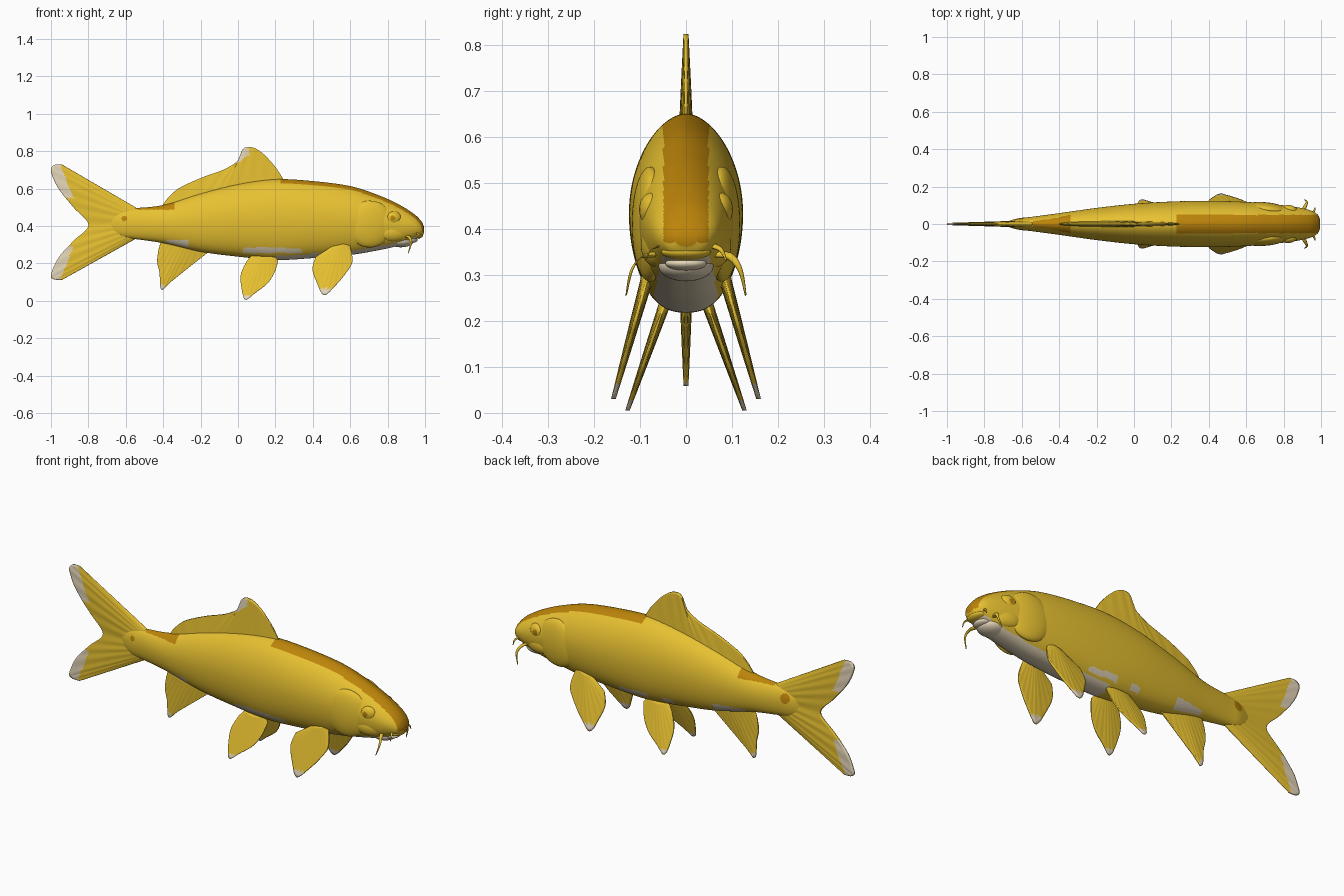
import bpy, bmesh, math
from mathutils import Vector

old = bpy.data.objects.get("Cube")
if old:
    bpy.data.objects.remove(old)


def material(name, rgb):
    m = bpy.data.materials.new(name)
    m.use_nodes = True
    m.diffuse_color = (*rgb, 1)
    m.node_tree.nodes["Principled BSDF"].inputs["Base Color"].default_value = (*rgb, 1)
    return m


MATS = [material("golden yellow", (0.8, 0.53, 0.03)),
        material("burnt orange", (0.5, 0.23, 0.003)),
        material("pale cream", (0.78, 0.67, 0.48))]
YELLOW, ORANGE, CREAM = range(3)


def spline(points, t):
    """Smooth curve through points, t from 0 to 1."""
    p = [Vector(q) for q in points]
    if len(p) == 2:
        return p[0].lerp(p[1], t)
    s = min(max(t, 0), 1) * (len(p) - 1)
    i = min(int(s), len(p) - 2)
    f = s - i
    a, b, c, d = p[max(i - 1, 0)], p[i], p[i + 1], p[min(i + 2, len(p) - 1)]
    return b + (c - a) * (f / 2) + (a * 2 - b * 5 + c * 4 - d) * (f * f / 2) \
        + (b * 3 - a - c * 3 + d) * (f ** 3 / 2)


def finish(bm, name, rule):
    bmesh.ops.recalc_face_normals(bm, faces=bm.faces)
    for f in bm.faces:
        f.smooth = True
        f.material_index = rule(f.calc_center_median(), f.normal)
    mesh = bpy.data.meshes.new(name)
    bm.to_mesh(mesh)
    bm.free()
    for m in MATS:
        mesh.materials.append(m)
    ob = bpy.data.objects.new(name, mesh)
    bpy.context.collection.objects.link(ob)
    return ob


def loft(name, rings, rule):
    """Skin closed rings; ends are closed with strips of quads."""
    bm = bmesh.new()
    rows = [[bm.verts.new(p) for p in ring] for ring in rings]
    n = len(rows[0])
    for a, b in zip(rows, rows[1:]):
        for i in range(n):
            j = (i + 1) % n
            bm.faces.new((a[i], a[j], b[j], b[i]))
    for r in (rows[0], rows[-1]):
        for i in range(n // 2 - 1):
            bm.faces.new((r[i], r[i + 1], r[n - 2 - i], r[n - 1 - i]))
    return finish(bm, name, rule)


def plain(colour):
    return lambda c, n: colour


def root_spot(c):
    """Spot at the tail root, larger on the left flank."""
    return math.hypot(c.x + 0.608, c.z - 0.44) < (0.026 if c.y > 0 else 0.014)


# Body stations: x, bottom, top, half width
STATIONS = [(-0.69, 0.37, 0.46, 0.01), (-0.62, 0.34, 0.485, 0.03),
            (-0.55, 0.33, 0.495, 0.038),
            (-0.4, 0.308, 0.512, 0.058), (-0.2, 0.262, 0.575, 0.086),
            (0, 0.236, 0.625, 0.108), (0.2, 0.218, 0.65, 0.12),
            (0.4, 0.228, 0.64, 0.124), (0.6, 0.245, 0.613, 0.118),
            (0.75, 0.27, 0.565, 0.105), (0.86, 0.295, 0.515, 0.092),
            (0.94, 0.325, 0.465, 0.074), (0.98, 0.342, 0.425, 0.052),
            (0.995, 0.362, 0.395, 0.025)]


def body_ring(t, n=128):
    x, lo, hi, w = spline(STATIONS, t)
    ring = []
    for i in range(n):
        a = math.tau * (i + 0.5) / n
        c, s = math.cos(a), math.sin(a)
        power = 0.8 if c < 0 else 1.12      # full belly, narrower back
        y = w * math.copysign(abs(s) ** power, s)
        ring.append((x, y, (lo + hi) / 2 + c * (hi - lo) / 2))
    return ring


def body_colour(c, n):
    x, y, z = c
    if x > 0.23 and abs(y) < 0.049 and z > 0.36 and n.z > -0.2:
        return ORANGE                     # band over head and back
    if -0.54 < x < -0.34 and z > 0.487 and n.z > 0:
        return ORANGE                     # saddle before the tail
    if root_spot(c):
        return ORANGE
    if 0.2 < x < 0.96 and n.z < -0.72:
        return CREAM                      # throat and breast
    if 0.02 < x < 0.34 and 0.255 < z < 0.288 - abs(x - 0.13) * 0.05 \
            and not (y > 0 and 0.09 < x < 0.17):
        return CREAM                      # belly patches, broken on the left
    if -0.38 < x < (-0.2 if y > 0 else -0.26) and -0.85 < n.z < -0.35 and z < 0.325:
        return CREAM                      # patches above the anal fin
    return YELLOW


loft("body", [body_ring(i / 180) for i in range(181)], body_colour)


def fin(name, root, edge, thick, rule, place=lambda z: 0, nu=56, nv=20):
    """Lens-shaped fin fanned from a root line to an outer edge, with rays."""
    rings = []
    for k in range(nv + 1):
        v = k / nv
        front, back = [], []
        for i in range(nu + 1):
            u = i / nu
            x, z = spline(root, u).lerp(spline(edge, u), v)
            t = thick * (1 - 0.75 * v) * math.sin(math.pi * u) ** 0.5
            t = t * (1 + 0.15 * v * math.cos(u * 70)) + 0.0015
            y = place(z)
            front.append((x, y - t, z))
            back.append((x, y + t, z))
        rings.append(front + back[::-1])
    return loft(name, rings, rule)


def tail_colour(c, n):
    lobe = abs(c.z - 0.42)
    if lobe > 0.13 and c.x < -0.94 + (0.28 - lobe) * 0.4:
        return CREAM                      # frayed band on the trailing edge
    return ORANGE if root_spot(c) else YELLOW


# Tail fin, forked
fin("tail_fin", [(-0.54, 0.495), (-0.54, 0.335)],
    [(-0.94, 0.728), (-0.985, 0.725), (-1.0, 0.69), (-0.96, 0.6), (-0.88, 0.5),
     (-0.8, 0.405), (-0.88, 0.32), (-0.96, 0.23), (-1.0, 0.14),
     (-0.985, 0.115), (-0.94, 0.112)], 0.02, tail_colour, nu=110, nv=40)

# Dorsal fin
fin("dorsal_fin", [(0.24, 0.63), (0, 0.605), (-0.2, 0.56), (-0.4, 0.5)],
    [(0.245, 0.645), (0.2, 0.715), (0.13, 0.79), (0.07, 0.822), (0.025, 0.81),
     (0.0, 0.75), (-0.08, 0.7), (-0.19, 0.66), (-0.31, 0.605), (-0.37, 0.555),
     (-0.4, 0.515)], 0.015,
    lambda c, n: CREAM if c.y < 0 and c.x < 0.06 and c.z > 0.735 + 0.8 * max(c.x, 0)
    else YELLOW, nu=90, nv=24)

# Anal fin
fin("anal_fin", [(-0.18, 0.28), (-0.41, 0.325)],
    [(-0.165, 0.255), (-0.26, 0.18), (-0.36, 0.1), (-0.41, 0.06), (-0.42, 0.15),
     (-0.432, 0.21), (-0.425, 0.275)], 0.014,
    lambda c, n: CREAM if c.x < -0.395 and c.z < 0.09 else YELLOW)


def ellipsoid(name, centre, radii, rule, turn=0):
    bm = bmesh.new()
    bmesh.ops.create_uvsphere(bm, u_segments=48, v_segments=32, radius=1)
    bmesh.ops.scale(bm, vec=radii, verts=bm.verts)
    ob = finish(bm, name, rule)
    ob.location = centre
    ob.rotation_euler.z = turn
    return ob


def barbel(name, path, radius):
    rings = []
    for k in range(17):
        t = k / 16
        c = spline(path, t)
        r = radius * (1 - 0.85 * t)
        rings.append([c + Vector((math.cos(a) * r, math.sin(a) * r * 0.8, math.sin(a) * r * 0.6))
                      for a in [math.tau * (i + 0.5) / 10 for i in range(10)]])
    loft(name, rings, plain(YELLOW))


for side, s in (("left", 1), ("right", -1)):
    # Paired fins, splayed outward and down
    fin(f"{side}_pelvic_fin", [(0.2, 0.235), (0.07, 0.24)],
        [(0.215, 0.215), (0.195, 0.15), (0.155, 0.09), (0.09, 0.04), (0.04, 0.005),
         (0.02, 0.06), (0.015, 0.14), (0.045, 0.21)], 0.012,
        lambda c, n: CREAM if c.z < 0.03 else YELLOW,
        lambda z, s=s: s * (0.052 + (0.22 - z) * 0.35))
    fin(f"{side}_pectoral_fin", [(0.59, 0.31), (0.5, 0.29)],
        [(0.6, 0.29), (0.612, 0.21), (0.575, 0.145), (0.52, 0.08), (0.46, 0.03),
         (0.42, 0.1), (0.398, 0.17), (0.415, 0.235)], 0.013,
        lambda c, n: CREAM if c.z < 0.065 else YELLOW,
        lambda z, s=s: s * (0.085 + (0.29 - z) * 0.28))

    # Gill cover, cheek and eye
    ellipsoid(f"{side}_gill_cover", (0.705, s * 0.078, 0.41), (0.125, 0.038, 0.125),
              plain(YELLOW), -s * 0.1)
    ellipsoid(f"{side}_cheek", (0.83, s * 0.06, 0.365), (0.085, 0.035, 0.05),
              plain(YELLOW), -s * 0.2)
    ellipsoid(f"{side}_eye", (0.832, s * 0.076, 0.442), (0.042, 0.025, 0.036),
              lambda c, n: ORANGE if math.hypot(c.x + 0.01, c.z) < 0.013 else YELLOW, -s * 0.2)

    # Whiskers at the mouth corners
    barbel(f"{side}_long_barbel", [(0.9, s * 0.06, 0.345), (0.915, s * 0.095, 0.34),
                                   (0.925, s * 0.118, 0.31), (0.91, s * 0.13, 0.255)], 0.013)
    barbel(f"{side}_short_barbel", [(0.95, s * 0.05, 0.365), (0.965, s * 0.075, 0.355),
                                    (0.968, s * 0.088, 0.33)], 0.009)

# Mouth and chin
ellipsoid("upper_lip", (0.955, 0, 0.35), (0.035, 0.054, 0.018), plain(YELLOW))
ellipsoid("lower_lip", (0.925, 0, 0.325), (0.035, 0.045, 0.016), plain(CREAM))
ellipsoid("chin", (0.87, 0, 0.32), (0.07, 0.06, 0.034), plain(CREAM))
